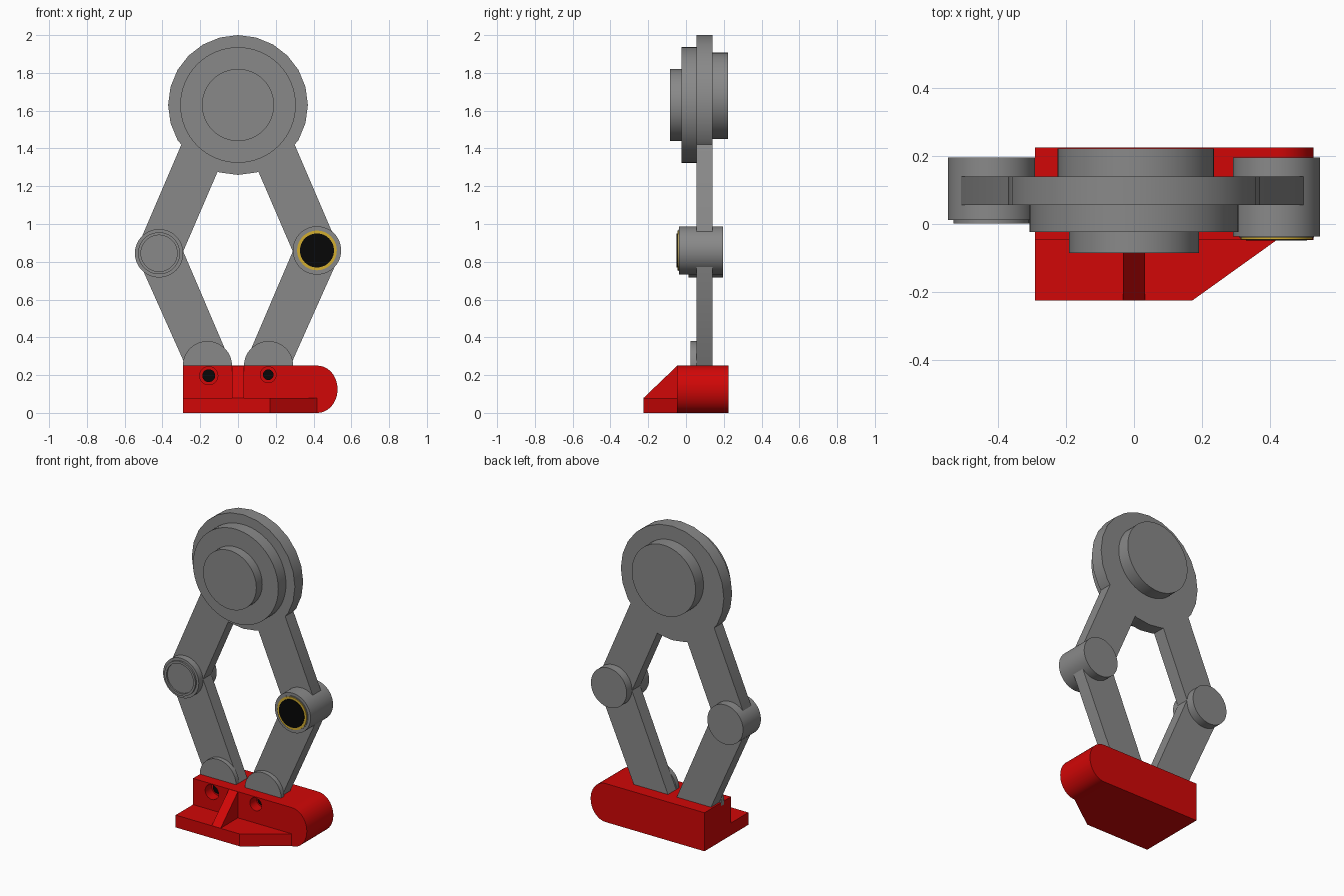
import bpy, bmesh
from math import sin, cos, pi, radians

if "Cube" in bpy.data.objects:
    bpy.data.objects.remove(bpy.data.objects["Cube"])


def material(name, color):
    m = bpy.data.materials.new(name)
    m.diffuse_color = (*color, 1)
    m.use_nodes = True
    m.node_tree.nodes["Principled BSDF"].inputs["Base Color"].default_value = m.diffuse_color
    return m


GREY = material("dark_grey", (0.25, 0.25, 0.25))
RED = material("red", (0.64, 0.002, 0.002))
BLACK = material("black", (0.002, 0.002, 0.002))
GOLD = material("gold", (0.65, 0.42, 0.03))


def shade(ob):
    bpy.ops.object.select_all(action="DESELECT")
    ob.select_set(True)
    bpy.context.view_layer.objects.active = ob
    bpy.ops.object.shade_smooth_by_angle(angle=radians(25))


def prism(name, points, shift, mat=GREY):
    """Extrude a flat 3D outline along the shift vector."""
    bm = bmesh.new()
    face = bm.faces.new([bm.verts.new(p) for p in points])
    new = bmesh.ops.extrude_face_region(bm, geom=[face])["geom"]
    bmesh.ops.translate(bm, vec=shift, verts=[v for v in new if isinstance(v, bmesh.types.BMVert)])
    bmesh.ops.recalc_face_normals(bm, faces=bm.faces)
    mesh = bpy.data.meshes.new(name)
    bm.to_mesh(mesh)
    bm.free()
    ob = bpy.data.objects.new(name, mesh)
    bpy.context.collection.objects.link(ob)
    mesh.materials.append(mat)
    shade(ob)
    return ob


def arc(cx, cz, rx, rz, a0, a1, n):
    angles = [radians(a0 + (a1 - a0) * i / n) for i in range(n + 1)]
    return [(cx + rx * cos(a), cz + rz * sin(a)) for a in angles]


def slab(name, outline, y0, y1, mat=GREY):
    return prism(name, [(x, y0, z) for x, z in outline], (0, y1 - y0, 0), mat)


def disc(name, x, z, r, y0, y1, mat=GREY, n=64):
    return slab(name, arc(x, z, r, r, 0, 360, n)[:-1], y0, y1, mat)


def recess(ob, holes, depth, n=48):
    """Sink round holes (x, z, r) into the front face of a slab."""
    bm = bmesh.new()
    bm.from_mesh(ob.data)
    front = min(bm.faces, key=lambda f: f.calc_center_median().y)
    y, edges = front.calc_center_median().y, list(front.edges)
    bmesh.ops.delete(bm, geom=[front], context="FACES_ONLY")
    for x, z, r in holes:
        ring = arc(x, z, r, r, 0, 360, n)[:-1]
        rim = [bm.verts.new((px, y, pz)) for px, pz in ring]
        floor = [bm.verts.new((px, y + depth, pz)) for px, pz in ring]
        bm.faces.new(floor)
        for i in range(n):
            edges.append(bm.edges.new((rim[i - 1], rim[i])))
            bm.faces.new((rim[i - 1], rim[i], floor[i], floor[i - 1]))
    bmesh.ops.triangle_fill(bm, edges=edges, use_beauty=True, normal=(0, -1, 0))
    bmesh.ops.recalc_face_normals(bm, faces=bm.faces)
    bm.to_mesh(ob.data)
    bm.free()
    shade(ob)


# One-piece frame: head plate with two bent legs
HZ, HR = 1.63, 0.37
outer = [(0.255, 0.20), (0.51, 0.77), (0.51, 0.93), (0.30, 1.42)]
inner = [(0.108, 1.277), (0.29, 0.855), (0.01, 0.20)]
left = lambda pts: [(-x, z) for x, z in reversed(pts)]
frame = (outer + arc(0, HZ, HR, HR, -30, 210, 16) + left(outer)
         + left(inner) + arc(0, HZ, HR, HR, 255, 285, 2) + inner)
slab("frame", frame, 0.055, 0.14)

# Stacked head discs
disc("head_middle_disc", 0, HZ, 0.306, -0.024, 0.056)
disc("head_front_disc", 0, HZ, 0.191, -0.085, -0.023)
disc("head_back_disc", 0.005, 1.678, 0.229, 0.139, 0.222)

# Left knee with a raised rim
disc("left_knee", -0.418, 0.845, 0.128, 0.012, 0.195)
rim = disc("left_knee_rim", -0.418, 0.845, 0.111, 0.001, 0.03)
recess(rim, [(-0.418, 0.845, 0.096)], 0.01)

# Right knee with a black lens in a gold ring
disc("right_knee", 0.418, 0.86, 0.128, -0.036, 0.195)
disc("right_knee_rim", 0.418, 0.86, 0.11, -0.040, -0.035)
disc("right_knee_ring", 0.418, 0.86, 0.105, -0.045, -0.039, GOLD)
disc("right_knee_lens", 0.418, 0.86, 0.09, -0.049, -0.044, BLACK)

# Ankle discs
for side, x in (("left", -0.162), ("right", 0.162)):
    disc(side + "_ankle_disc", x, 0.25, 0.13, 0.025, 0.056)

# Foot block with one rounded end and two bolt recesses
outline = [(-0.29, 0), *arc(0.42, 0.125, 0.107, 0.125, -90, 90, 24), (-0.29, 0.25)]
block = slab("foot_block", outline, -0.047, 0.225, RED)
bolts = [(-0.155, 0.197, 0.034), (0.16, 0.202, 0.028)]
recess(block, [(x, z, r + 0.014) for x, z, r in bolts], 0.067)
for side, (x, z, r) in zip(("left", "right"), bolts):
    disc(side + "_bolt", x, z, r, 0.012, 0.024, BLACK, n=32)

# Front step and sloped rib
prism("foot_step", [(-0.29, -0.225, 0), (0.17, -0.225, 0), (0.42, -0.046, 0), (-0.29, -0.046, 0)],
      (0, 0, 0.08), RED)
prism("foot_rib", [(-0.032, -0.225, 0.079), (-0.032, -0.046, 0.079), (-0.032, -0.046, 0.25)],
      (0.064, 0, 0), RED)
